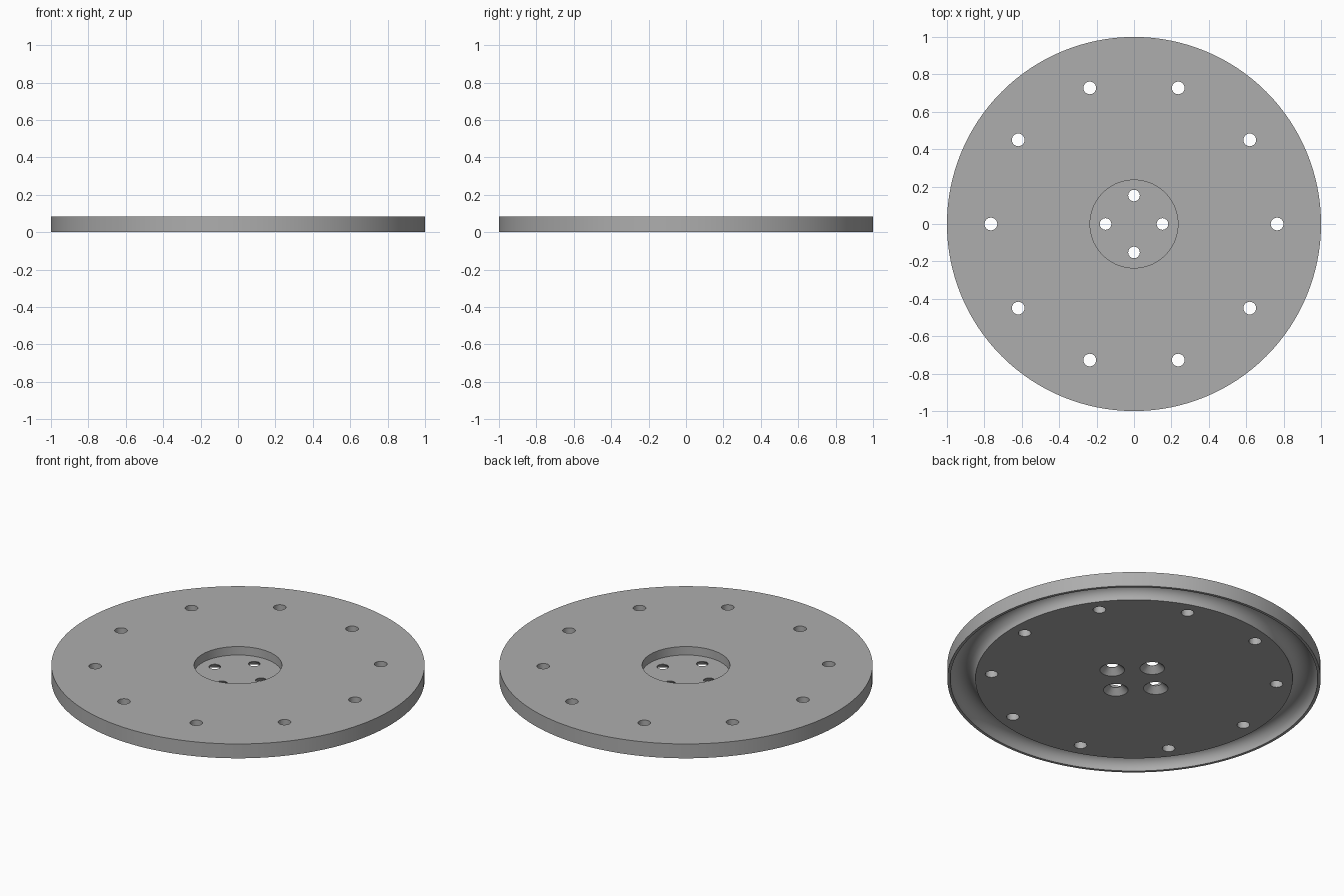
import bpy, bmesh
from math import pi, cos, sin

if "Cube" in bpy.data.objects:
    bpy.data.objects.remove(bpy.data.objects["Cube"])

HEIGHT = 0.085
FLOOR = 0.035       # floor level of the central recess
SEGMENTS = 128

grey = bpy.data.materials.new("plain grey")
grey.use_nodes = True
colour = (0.42, 0.42, 0.42, 1)
grey.diffuse_color = colour
grey.node_tree.nodes["Principled BSDF"].inputs["Base Color"].default_value = colour


def lathe(name, profile, segments, centre=(0, 0)):
    """Spin a closed (radius, z) outline around z; radius 0 ends close at the axis."""
    bm = bmesh.new()
    verts = [bm.verts.new((r, 0, z)) for r, z in profile]
    edges = [bm.edges.new(pair) for pair in zip(verts, verts[1:])]
    bmesh.ops.spin(bm, geom=verts + edges, cent=(0, 0, 0), axis=(0, 0, 1),
                   angle=2 * pi, steps=segments, use_duplicate=False)
    bmesh.ops.remove_doubles(bm, verts=bm.verts, dist=1e-5)
    bmesh.ops.recalc_face_normals(bm, faces=bm.faces)
    mesh = bpy.data.meshes.new(name)
    bm.to_mesh(mesh)
    bm.free()
    obj = bpy.data.objects.new(name, mesh)
    obj.location = (*centre, 0)
    bpy.context.collection.objects.link(obj)
    mesh.materials.append(grey)
    return obj


# Disc with a central recess on top and a round groove under the rim
groove_mid, groove_radius = 0.917, 0.067
groove = [(groove_mid - groove_radius * cos(pi * i / 16),
           groove_radius * sin(pi * i / 16)) for i in range(17)]
disc = lathe("disc", [(0, 0)] + groove + [
    (1, 0), (1, HEIGHT), (0.235, HEIGHT), (0.235, FLOOR), (0, FLOOR)], SEGMENTS)

# Drill shapes: ten straight rim holes and four countersunk hub holes
straight = [(0, -0.05), (0.034, -0.05), (0.034, 0.15), (0, 0.15)]
countersunk = [(0, -0.01), (0.077, -0.01), (0.031, FLOOR - 0.002),
               (0.031, 0.07), (0, 0.07)]
drills = bpy.data.collections.new("drills")
bpy.context.scene.collection.children.link(drills)
for name, count, ring, shape in (("rim_drill", 10, 0.765, straight),
                                 ("hub_drill", 4, 0.152, countersunk)):
    for i in range(count):
        a = 2 * pi * i / count
        drill = lathe(name, shape, 32, (ring * cos(a), ring * sin(a)))
        bpy.context.collection.objects.unlink(drill)
        drills.objects.link(drill)
        drill.hide_render = True

cut = disc.modifiers.new("holes", 'BOOLEAN')
cut.operation = 'DIFFERENCE'
cut.operand_type = 'COLLECTION'
cut.collection = drills
cut.solver = 'EXACT'

# Bake the holes and remove the drills
bpy.context.view_layer.objects.active = disc
disc.select_set(True)
bpy.ops.object.modifier_apply(modifier=cut.name)
for drill in list(drills.objects):
    bpy.data.objects.remove(drill)
bpy.data.collections.remove(drills)

# Smooth round walls, sharp rims
bpy.ops.object.select_all(action='DESELECT')
disc.select_set(True)
bpy.ops.object.shade_smooth_by_angle(angle=pi / 6)
